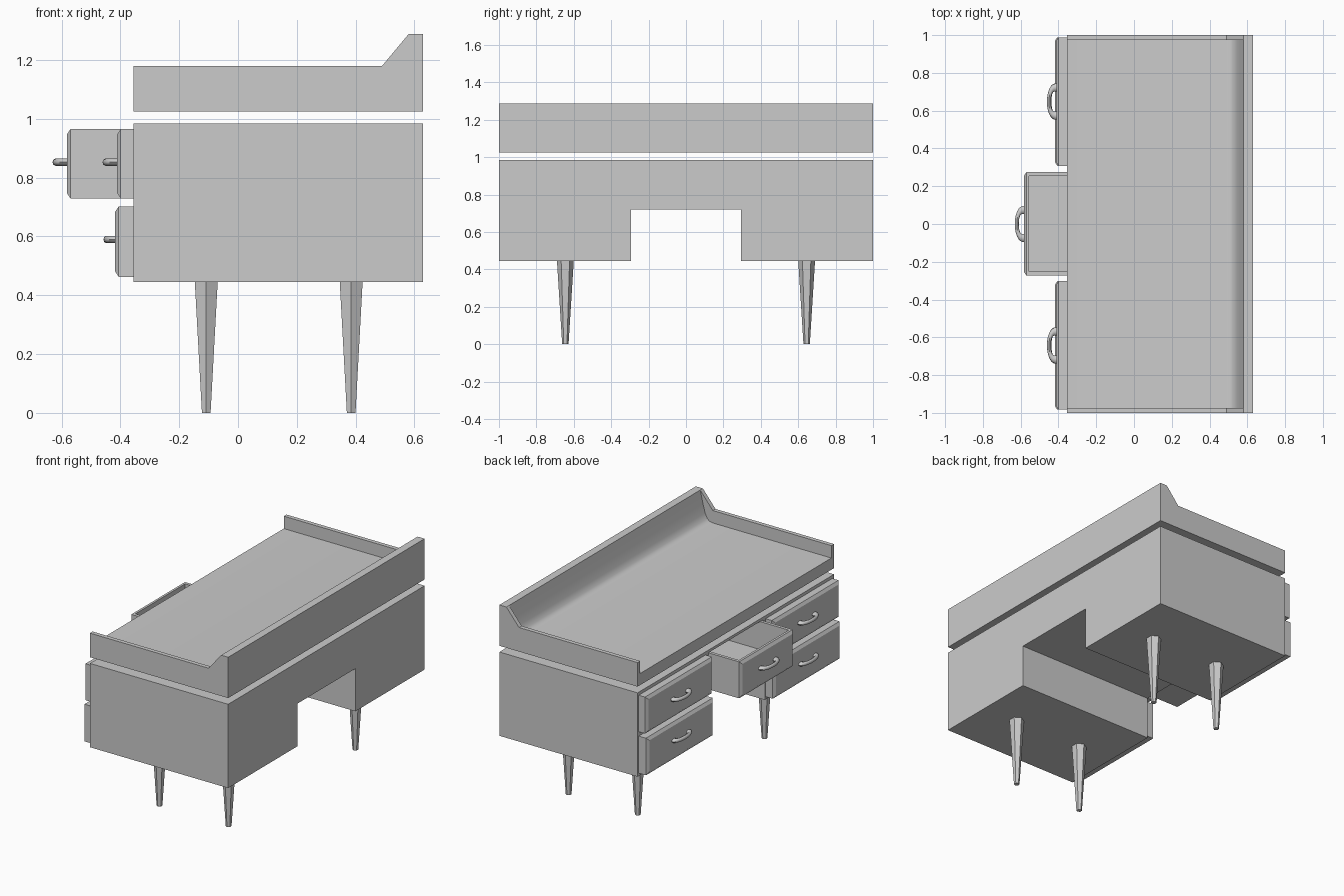
import bpy, bmesh, math

if "Cube" in bpy.data.objects:
    bpy.data.objects.remove(bpy.data.objects["Cube"])


def finish(name, bm, smooth=None):
    bmesh.ops.recalc_face_normals(bm, faces=bm.faces)
    me = bpy.data.meshes.new(name)
    bm.to_mesh(me)
    bm.free()
    ob = bpy.data.objects.new(name, me)
    bpy.context.collection.objects.link(ob)
    if smooth:
        bpy.ops.object.select_all(action='DESELECT')
        ob.select_set(True)
        bpy.context.view_layer.objects.active = ob
        bpy.ops.object.shade_smooth_by_angle(angle=math.radians(smooth))
    return ob


def loft(bm, rings, capped=True):
    vs = [[bm.verts.new(p) for p in r] for r in rings]
    n = len(vs[0])
    for a, b in zip(vs, vs[1:]):
        for i in range(n):
            bm.faces.new((a[i], a[(i + 1) % n], b[(i + 1) % n], b[i]))
    if capped:
        bm.faces.new(vs[0])
        bm.faces.new(vs[-1])


def rect(x, y0, y1, z0, z1):
    return [(x, y0, z0), (x, y1, z0), (x, y1, z1), (x, y0, z1)]


def box(bm, x0, x1, y0, y1, z0, z1):
    loft(bm, [rect(x0, y0, y1, z0, z1), rect(x1, y0, y1, z0, z1)])


def extrude_y(name, profile, y0, y1, smooth=None):
    bm = bmesh.new()
    loft(bm, [[(x, y, z) for x, z in profile] for y in (y0, y1)])
    return finish(name, bm, smooth)


# Drawer front with a chamfered face
def drawer_front(name, xb, xf, y0, y1, z0, z1):
    bm = bmesh.new()
    c = 0.018
    loft(bm, [rect(xb, y0, y1, z0, z1), rect(xf + 0.012, y0, y1, z0, z1),
              rect(xf, y0 + c, y1 - c, z0 + c, z1 - c)])
    return finish(name, bm)


# Bow handle swept between an outer and an inner arc
def handle(name, xf, yc, zc, reach=0.05):
    bm = bmesh.new()
    rings = []
    for i in range(17):
        t = math.pi * i / 16
        ox, oy = reach * math.sin(t) ** 0.8, 0.096 * math.cos(t)
        ix, iy = (reach - 0.021) * math.sin(t) ** 0.5, 0.054 * math.cos(t)
        ring = []
        for k in range(8):
            a = 2 * math.pi * k / 8
            f = (1 + math.cos(a)) / 2
            ring.append((xf + 0.004 - (ix + (ox - ix) * f),
                         yc + iy + (oy - iy) * f, zc + 0.0125 * math.sin(a)))
        rings.append(ring)
    loft(bm, rings)
    return finish(name, bm, 50)


# Desk body: kneehole profile, with a cavity for the open drawer
X0, X1 = -0.355, 0.63
profile = [(-1, 0.445), (-0.295, 0.445), (-0.295, 0.72), (0.295, 0.72),
           (0.295, 0.445), (1, 0.445), (1, 0.985), (-1, 0.985)]
bm = bmesh.new()
loft(bm, [[(x, y, z) for y, z in profile] for x in (X0, X1)])
body = finish("desk_body", bm)
bm = bmesh.new()
box(bm, -0.5, 0.4, -0.275, 0.277, 0.728, 0.968)
cutter = finish("drawer_cavity_cutter", bm)
cutter.hide_render = True
cutter.hide_viewport = True
cut = body.modifiers.new("cavity", 'BOOLEAN')
cut.operation, cut.object, cut.solver = 'DIFFERENCE', cutter, 'EXACT'

# Floating top tray: floor with curved back, and two end rims
extrude_y("tray_floor_and_back",
          [(X0, 1.025), (X1, 1.025), (X1, 1.288), (0.58, 1.288), (0.56, 1.205),
           (0.545, 1.15), (0.53, 1.118), (0.512, 1.104), (0.49, 1.10), (X0, 1.10)],
          -0.973, 0.973, 35)
rim = [(X0, 1.025), (X1, 1.025), (X1, 1.288), (0.58, 1.288), (0.49, 1.18), (X0, 1.18)]
extrude_y("tray_left_rim", rim, 0.973, 1.0)
extrude_y("tray_right_rim", rim, -1.0, -0.973)

# Closed side drawers with handles
for side, y0, y1 in (("left", 0.308, 0.988), ("right", -0.983, -0.303)):
    for row, xf, z0, z1, zh in (("upper", -0.411, 0.73, 0.965, 0.853),
                                ("lower", -0.418, 0.463, 0.702, 0.59)):
        drawer_front(f"{side}_{row}_drawer", X0 + 0.002, xf, y0, y1, z0, z1)
        handle(f"{side}_{row}_handle", xf, (y0 + y1) / 2, zh,
               0.054 if row == "upper" else 0.044)

# Open centre drawer: front, two sides, back and bottom
drawer_front("centre_drawer_front", -0.555, -0.582, -0.272, 0.274, 0.73, 0.965)
bm = bmesh.new()
box(bm, -0.555, 0.3, 0.254, 0.274, 0.73, 0.965)
box(bm, -0.555, 0.3, -0.272, -0.252, 0.73, 0.965)
box(bm, 0.28, 0.3, -0.252, 0.254, 0.73, 0.965)
box(bm, -0.555, 0.28, -0.252, 0.254, 0.73, 0.785)
finish("centre_drawer_box", bm)
handle("centre_handle", -0.582, 0.0, 0.853, 0.053)

# Tapered six-sided legs
for fx, x in (("front", -0.108), ("back", 0.385)):
    for fy, y in (("left", 0.645), ("right", -0.645)):
        bm = bmesh.new()
        loft(bm, [[(x + r * math.sin(k * math.pi / 3), y + r * math.cos(k * math.pi / 3), z)
                   for k in range(6)] for r, z in ((0.017, 0), (0.045, 0.447))])
        finish(f"{fx}_{fy}_leg", bm)
